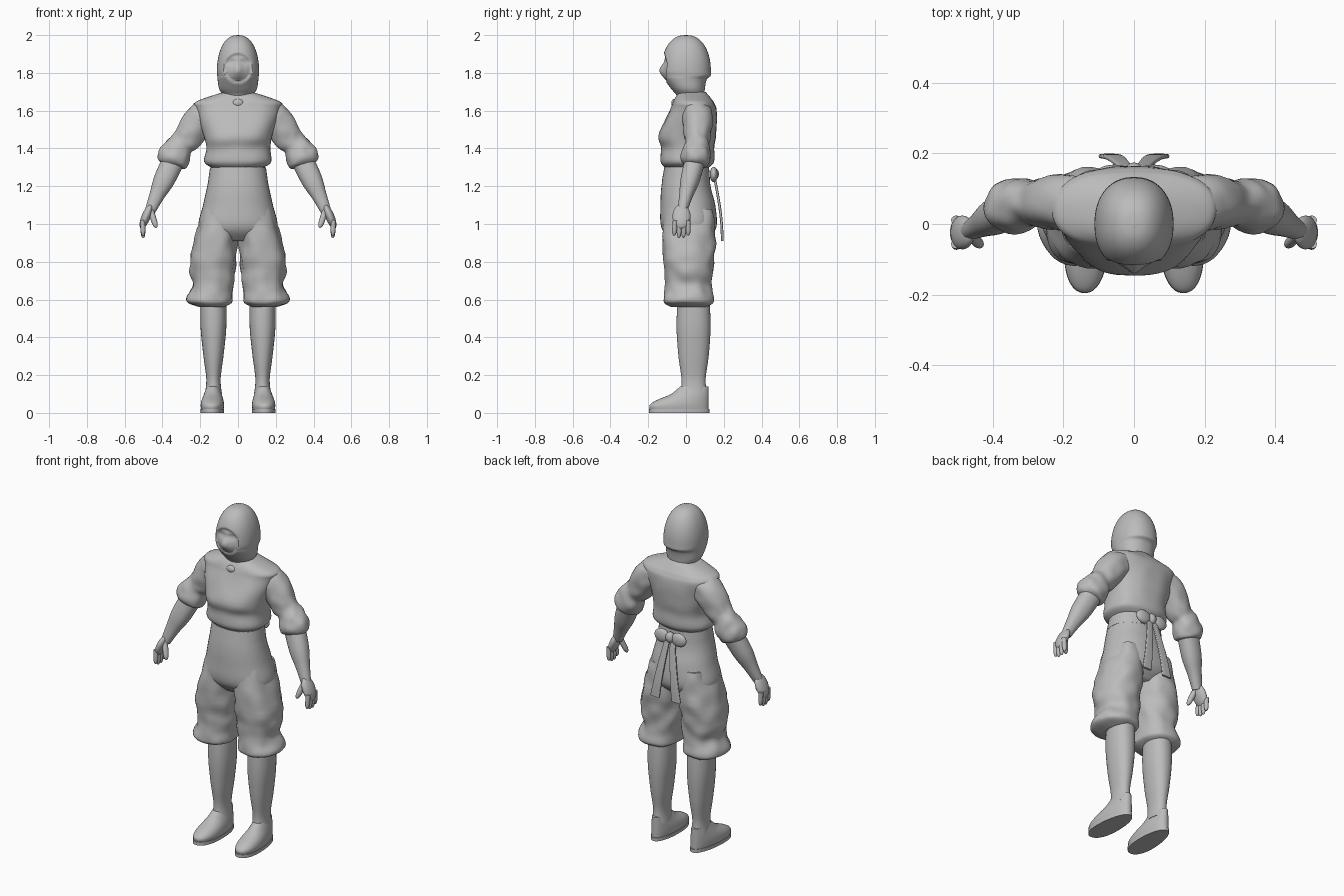
import bpy, bmesh, math
from mathutils import Matrix, Vector, noise

default_cube = bpy.data.objects.get("Cube")
if default_cube:
    bpy.data.objects.remove(default_cube)

grey = bpy.data.materials.new("plain grey")
grey.use_nodes = True
grey.diffuse_color = (.5, .5, .5, 1)
grey.node_tree.nodes["Principled BSDF"].inputs["Base Color"].default_value = grey.diffuse_color


def finish(name, bm):
    """Turn a bmesh into a smooth shaded grey object."""
    bmesh.ops.recalc_face_normals(bm, faces=bm.faces)
    mesh = bpy.data.meshes.new(name)
    bm.to_mesh(mesh)
    bm.free()
    mesh.materials.append(grey)
    part = bpy.data.objects.new(name, mesh)
    bpy.context.collection.objects.link(part)
    bpy.ops.object.select_all(action="DESELECT")
    part.select_set(True)
    bpy.context.view_layer.objects.active = part
    bpy.ops.object.shade_smooth_by_angle(angle=math.radians(50))


def smooth_rows(rows, steps=5):
    """Catmull-Rom interpolation between cross-sections."""
    rows = [Vector(row) for row in rows]
    result = []
    for before, start, end, after in zip(rows[:1] + rows, rows, rows[1:], rows[2:] + rows[-1:]):
        for step in range(steps):
            t = step / steps
            pull_in = (end - before) / 2
            pull_out = (after - start) / 2
            gap = end - start
            result.append(start + pull_in * t + (gap * 3 - pull_in * 2 - pull_out) * t * t
                          + (pull_in + pull_out - gap * 2) * t * t * t)
    return result + [rows[-1]]


def loft(name, rows, side=1, sides=40, power=2.2, upright=True, shape=None):
    """Skin over rings; each row holds the centre x, y, z and two radii."""
    rows = smooth_rows(rows)
    centres = [Vector(row[:3]) for row in rows]
    last = len(rows) - 1
    bm = bmesh.new()
    rings = []
    for i, centre in enumerate(centres):
        across, forward = Vector((1, 0, 0)), Vector((0, 1, 0))
        if not upright:
            along = (centres[min(i + 1, last)] - centres[max(i - 1, 0)]).normalized()
            across = forward.cross(along).normalized()
            forward = along.cross(across)
        ring = []
        for k in range(sides):
            angle = math.tau * k / sides
            u, v = [math.copysign(abs(w) ** (2 / power), w) for w in (math.cos(angle), math.sin(angle))]
            point = centre + across * rows[i][3] * u + forward * rows[i][4] * v
            if shape:
                point = shape(point, centre)
            ring.append(bm.verts.new((point.x * side, point.y, point.z)))
        rings.append(ring)
    for lower, upper in zip(rings, rings[1:]):
        for k in range(sides):
            bm.faces.new((lower[k - 1], lower[k], upper[k], upper[k - 1]))
    bm.faces.new(rings[0])
    bm.faces.new(rings[-1])
    finish(name, bm)


def body_rows(rows):
    """Centred cross-sections given as height, half width, front and back."""
    return [(0, (front + back) / 2, z, half, (back - front) / 2) for z, half, front, back in rows]


def arm_rows(rows):
    """Arm sections as x, z and radius; the arm swings forward past the elbow."""
    return [(x, .06 - .55 * max(0, x - .32), z, radius, radius * .9) for x, z, radius in rows]


def ellipsoid(name, centre, radii, tilt=0):
    bm = bmesh.new()
    place = Matrix.Translation(centre) @ Matrix.Rotation(tilt, 4, "Y") @ Matrix.Diagonal((*radii, 1))
    bmesh.ops.create_uvsphere(bm, u_segments=24, v_segments=16, radius=1, matrix=place)
    finish(name, bm)


def finger(name, root, tip, radius, side):
    """Round-ended digit between two points."""
    root, tip = Vector(root), Vector(tip)
    rows = []
    for i in range(7):
        t = math.sin(math.pi / 2 * i / 6)
        rows.append((*root.lerp(tip, t), *[radius * max(.05, math.sqrt(1 - t ** 6))] * 2))
    loft(name, rows, side, sides=12, power=2, upright=False)


def folds(amount, scale):
    """Soft cloth wrinkles pushed out from the ring centre."""
    def shape(point, centre):
        return point + (point - centre).normalized() * amount * noise.noise(point * scale)
    return shape


def bump(distance, width):
    return math.exp(-(distance / width) ** 2)


def face_shape(point, centre):
    """Hood opening with recessed eyes, brow and a pointed mask."""
    if point.y > 0:
        return point
    x, z = abs(point.x), point.z
    inside = 1 - math.hypot(x / .076, (z - 1.825) / .08)
    push = .013 * max(0, min(1, inside * 8))
    push += .012 * bump(z - 1.855, .014) * bump(x - .03, .025)
    push -= .006 * bump(z - 1.853, .006) * bump(x - .03, .012)
    push -= .016 * bump(z - 1.82, .03) * bump(x, .02)
    push -= .01 * bump(z - 1.79, .035) * bump(x, .04)
    return point + Vector((0, push, 0))


def shoe_shape(point, centre):
    """Narrow the heel and turn the toes out a little."""
    heel = (point.y + .19) / .3
    return Vector((centre.x + (point.x - centre.x) * (1 - .2 * heel) - .01 * heel, point.y, point.z))


# Hood: tapered neck and jaw below, a dome above
hood = body_rows([(1.6, .08, -.05, .12), (1.67, .076, -.046, .1), (1.715, .1, -.078, .1),
                  (1.765, .108, -.115, .11), (1.785, .11, -.126, .131)])
for i in range(8):
    rise = math.pi / 2 * i / 7
    spread = max(.01, math.cos(rise)) ** .85
    hood.append((0, 0, 1.81 + .19 * math.sin(rise), .112 * spread, .132 * spread))
loft("hooded_head", hood, sides=80, shape=face_shape)

# Loose shirt
loft("shirt", body_rows([(1.3, .14, -.11, .12), (1.33, .177, -.13, .145), (1.4, .17, -.13, .15),
                         (1.47, .182, -.145, .16), (1.6, .222, -.085, .163), (1.64, .23, -.07, .15),
                         (1.665, .18, -.06, .13), (1.7, .075, -.04, .1)]),
     sides=56, power=2.4, shape=folds(.006, 11))
ellipsoid("collar_tab", (0, -.062, 1.64), (.03, .016, .022))

# Trouser top and waist sash
loft("trouser_hips", body_rows([(1.32, .14, -.11, .12), (1.2, .163, -.13, .13), (1.1, .185, -.135, .155),
                                (.98, .208, -.13, .16), (.91, .13, -.07, .1)]))
loft("waist_sash", body_rows([(1.3, .148, -.115, .122), (1.23, .158, -.127, .127)]))
ellipsoid("bow_knot", (0, .15, 1.265), (.026, .024, .032))

for label, side in (("left_", 1), ("right_", -1)):
    # Baggy trouser leg gathered into a cuff
    trouser = [(1.08, .09, .09, .13), (.9, .12, .115, .14), (.77, .135, .122, .13), (.68, .13, .11, .12),
               (.61, .146, .12, .133), (.58, .146, .112, .125), (.56, .14, .06, .09)]
    loft(label + "trouser_leg", [(x, .015, z, half, depth) for z, x, half, depth in trouser],
         side, power=2.3, shape=folds(.012, 14))

    # Shin and soft shoe on a thin sole
    shin = [(.6, .068, .085), (.45, .068, .09), (.3, .053, .08), (.18, .038, .064), (.1, .045, .07)]
    loft(label + "shin", [(.13, .04, z, half, depth) for z, half, depth in shin], side)
    shoe = [(.015, .065, -.19), (.04, .068, -.193), (.065, .065, -.16), (.1, .054, -.08), (.14, .04, -.03)]
    loft(label + "shoe", [(.14, (.12 + toe) / 2, z, half, (.12 - toe) / 2) for z, half, toe in shoe],
         side, shape=shoe_shape)
    loft(label + "sole", [(.14, -.036, z, .069, .16) for z in (0, .02)], side, shape=shoe_shape)

    # Sleeve rolled at the elbow, and bare forearm
    loft(label + "sleeve", arm_rows([(.13, 1.6, .075), (.19, 1.56, .088), (.26, 1.465, .076),
                                     (.3, 1.42, .07), (.33, 1.37, .084), (.352, 1.33, .08), (.36, 1.31, .05)]),
         side, upright=False, shape=folds(.009, 18))
    loft(label + "forearm", arm_rows([(.33, 1.36, .06), (.39, 1.235, .056), (.43, 1.15, .04), (.465, 1.07, .028)]),
         side, upright=False)

    # Hand with four fingers and a thumb
    ellipsoid(label + "palm", (.486 * side, -.024, 1.04), (.024, .048, .07), -.4 * side)
    for i in range(4):
        y = .025 * i - .063
        finger(label + "finger", (.505, y * .9, 1.02), (.502, y, .92 + .012 * abs(i - 1.5)), .013, side)
    finger(label + "thumb", (.465, -.03, 1.08), (.432, -.062, .98), .016, side)

    # Bow loop and hanging sash tail
    ellipsoid(label + "bow_loop", (.056 * side, .147, 1.262), (.048, .021, .04))
    tail = []
    for i in range(5):
        drop = i / 4
        tail.append((.015 + .055 * drop, .148 + .044 * math.sin(drop * math.pi / 2), 1.26 - .35 * drop,
                     .016 + .014 * drop, .007))
    loft(label + "sash_tail", tail, side, sides=24, power=4)
